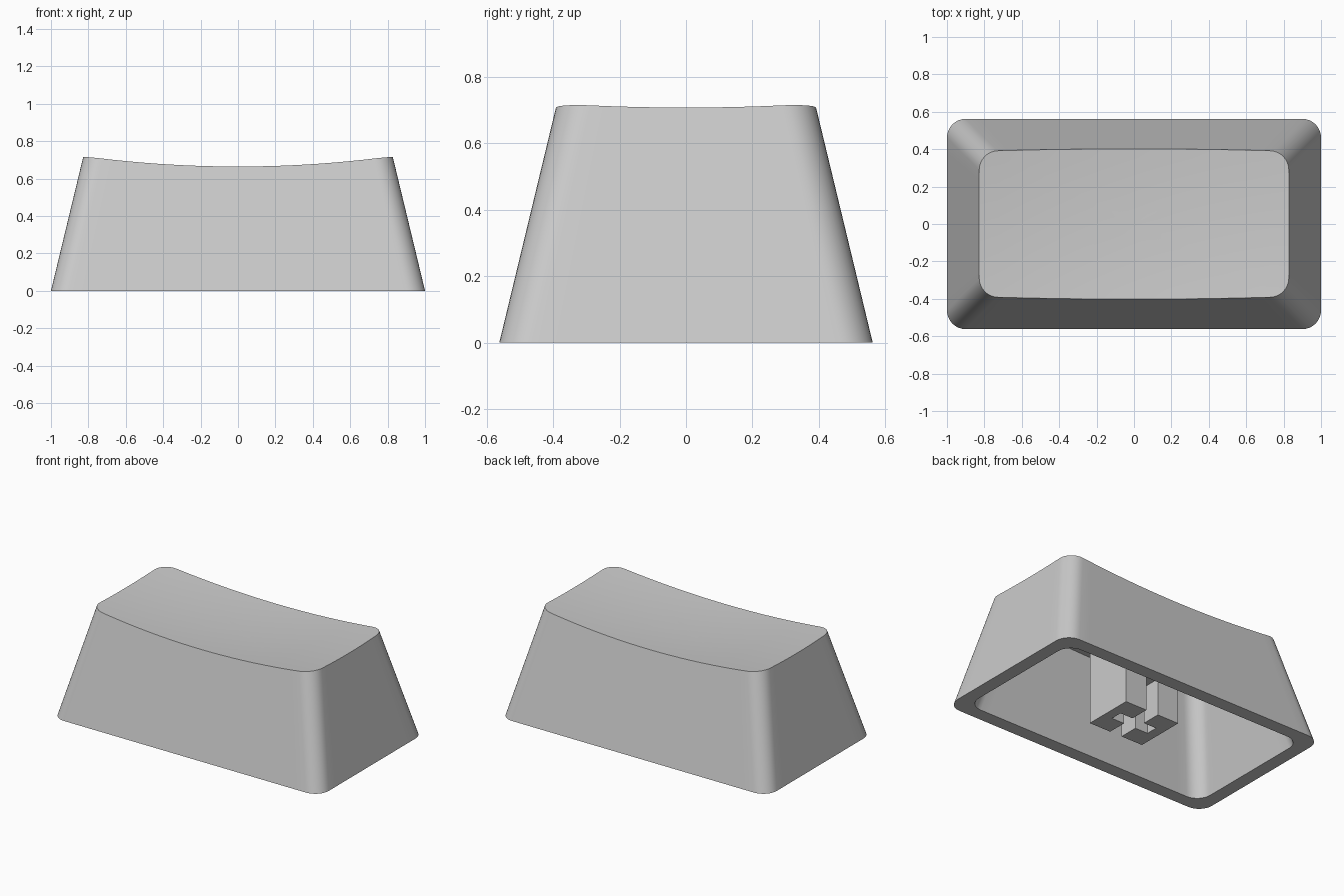
import bpy, bmesh
from math import sin, cos, pi

cube = bpy.data.objects.get("Cube")
if cube:
    bpy.data.objects.remove(cube)

HALF_X, HALF_Y, RADIUS = 1.0, 0.562, 0.1
TAPER = 0.241       # side inset per unit of height
WALL = 0.09
DISH = 0.082        # curvature of the dished top
SLOT_TOP = 0.25     # depth of the cross socket

grey = bpy.data.materials.new("plain_grey")
grey.use_nodes = True
colour = (0.6, 0.6, 0.6, 1)
grey.diffuse_color = colour
grey.node_tree.nodes["Principled BSDF"].inputs["Base Color"].default_value = colour


def finish(name, bm):
    bmesh.ops.recalc_face_normals(bm, faces=bm.faces)
    mesh = bpy.data.meshes.new(name)
    bm.to_mesh(mesh)
    bm.free()
    mesh.materials.append(grey)
    obj = bpy.data.objects.new(name, mesh)
    bpy.context.collection.objects.link(obj)
    return obj


def outline(inset, arc=8, sides=(12, 24)):
    """Rounded rectangle with evenly divided straight sides."""
    cx, cy = HALF_X - inset - RADIUS, HALF_Y - inset - RADIUS
    corners = [(cx, cy), (-cx, cy), (-cx, -cy), (cx, -cy)]
    points = []
    for k, (x, y) in enumerate(corners):
        for i in range(arc + 1):
            a = (k + i / arc) * pi / 2
            points.append((x + RADIUS * cos(a), y + RADIUS * sin(a)))
        # straight run to the next corner
        nx, ny = corners[(k + 1) % 4]
        n = sides[(k + 1) % 2]
        px, py = points[-1]
        for i in range(1, n):
            points.append((px + (nx - x) * i / n, py + (ny - y) * i / n))
    return points


def dished_edge(inset, low):
    """Where the tapered sides meet the dished surface."""
    edge = []
    for i in range(len(outline(inset))):
        z = low
        for _ in range(3):
            x, y = outline(inset + TAPER * z)[i]
            z = low + DISH * (x * x + y * y)
        edge.append((x, y))
    return edge


def bridge(bm, a, b):
    for i in range(len(a)):
        j = (i + 1) % len(a)
        bm.faces.new((a[i], a[j], b[j], b[i]))


def tapered_skin(bm, inset, low, rings=8):
    """Sides and dished cap; returns the bottom ring."""
    base = [bm.verts.new((x, y, 0)) for x, y in outline(inset)]
    edge = dished_edge(inset, low)
    last = base
    for r in range(rings, 0, -1):
        s = r / rings
        ring = [bm.verts.new((x * s, y * s, low + DISH * s * s * (x * x + y * y)))
                for x, y in edge]
        bridge(bm, last, ring)
        last = ring
    middle = bm.verts.new((0, 0, low))
    for i in range(len(last)):
        bm.faces.new((last[i], last[(i + 1) % len(last)], middle))
    return base


# Hollow cap: outer skin, cavity and flat bottom rim
bm = bmesh.new()
bridge(bm, tapered_skin(bm, 0, 0.651), tapered_skin(bm, WALL, 0.57))
cap = finish("cap_shell", bm)
bpy.ops.object.select_all(action="DESELECT")
cap.select_set(True)
bpy.context.view_layer.objects.active = cap
bpy.ops.object.shade_smooth_by_angle(angle=pi / 6)


# Stem under the cap
def prism(name, profile, bottom, top):
    bm = bmesh.new()
    face = bm.faces.new([bm.verts.new((x, y, bottom)) for x, y in profile])
    out = bmesh.ops.extrude_face_region(bm, geom=[face], use_keep_orig=True)
    for v in out["geom"]:
        if isinstance(v, bmesh.types.BMVert):
            v.co.z = top
    return finish(name, bm)


sx, sy = 0.205, 0.17        # stem half size
slot, arm, bar = 0.045, 0.14, 0.04   # cross socket half sizes
prism("stem_core", [(-sx, -sy), (sx, -sy), (sx, sy), (-sx, sy)], SLOT_TOP, 0.6)

# Stem prongs either side of the cross socket
prongs = prism("stem_prongs", [(slot, -sy), (sx, -sy), (sx, sy), (slot, sy),
                               (slot, bar), (arm, bar), (arm, -bar), (slot, -bar)],
               0, SLOT_TOP)
prongs.modifiers.new("mirror", "MIRROR").use_axis[0] = True
